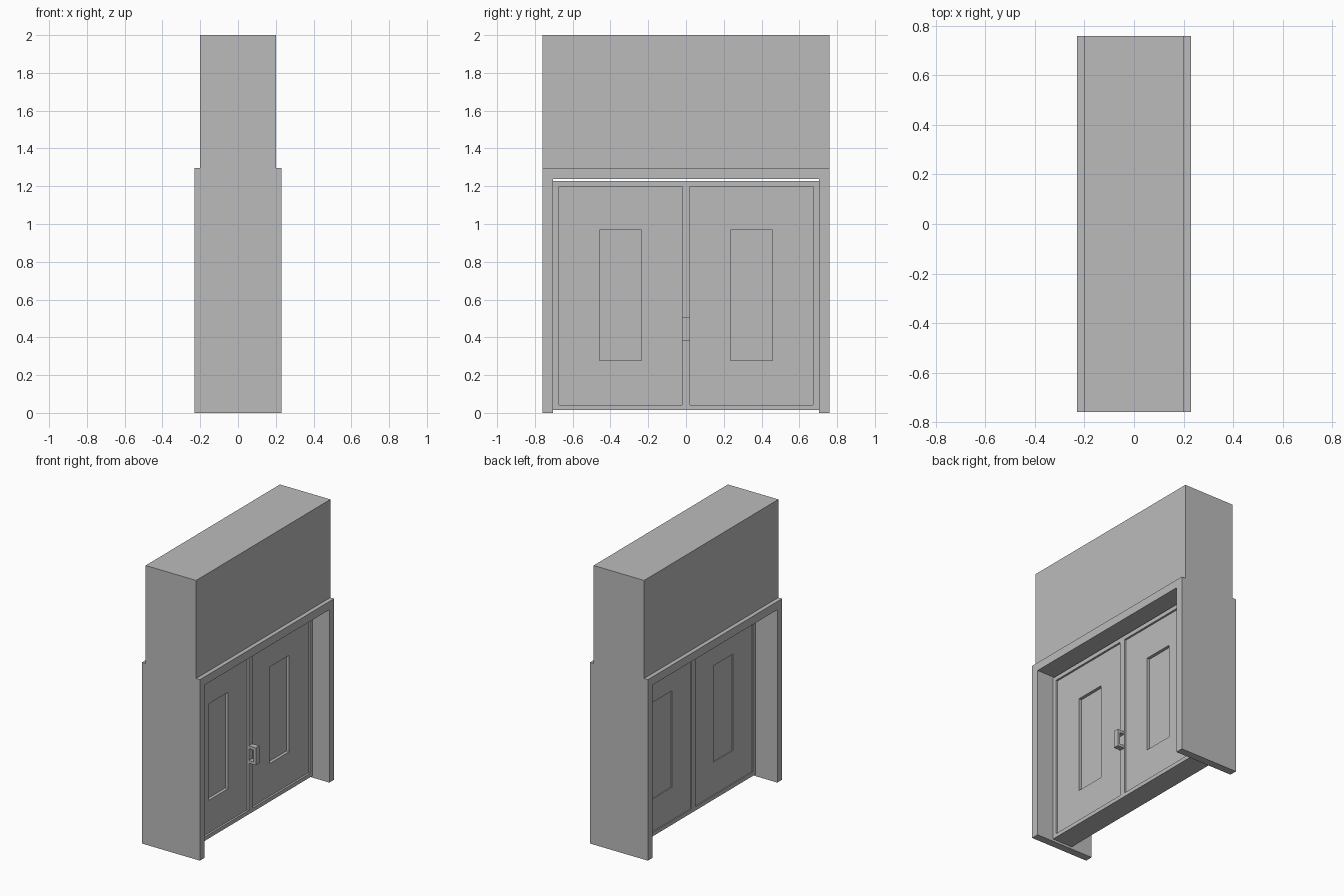
import bpy
import bmesh

if "Cube" in bpy.data.objects:
    bpy.data.objects.remove(bpy.data.objects["Cube"])

# Single flat colour
grey = bpy.data.materials.new("plain_grey")
grey.diffuse_color = (0.5, 0.5, 0.5, 1)
grey.use_nodes = True
grey.node_tree.nodes["Principled BSDF"].inputs["Base Color"].default_value = grey.diffuse_color


def finish(name, bm):
    bmesh.ops.recalc_face_normals(bm, faces=bm.faces)
    mesh = bpy.data.meshes.new(name)
    bm.to_mesh(mesh)
    bm.free()
    mesh.materials.append(grey)
    obj = bpy.data.objects.new(name, mesh)
    bpy.context.collection.objects.link(obj)
    return obj


def prism(name, outline, x0, x1):
    """Extrude a (y, z) outline from x0 to x1."""
    bm = bmesh.new()
    face = bm.faces.new([bm.verts.new((x0, y, z)) for y, z in outline])
    moved = bmesh.ops.extrude_face_region(bm, geom=[face])["geom"]
    verts = [v for v in moved if isinstance(v, bmesh.types.BMVert)]
    bmesh.ops.translate(bm, verts=verts, vec=(x1 - x0, 0, 0))
    return finish(name, bm)


def rect(y0, y1, z0, z1):
    return [(y0, z0), (y1, z0), (y1, z1), (y0, z1)]


def ring(name, outer, inner, x0, x1):
    """Rectangular frame with a rectangular hole running along x."""
    bm = bmesh.new()
    loops = [[bm.verts.new((x, y, z)) for y, z in rect(*r)]
             for r, x in ((outer, x0), (outer, x1), (inner, x1), (inner, x0))]
    for a in range(4):
        la, lb = loops[a], loops[(a + 1) % 4]
        for i in range(4):
            j = (i + 1) % 4
            bm.faces.new((la[i], la[j], lb[j], lb[i]))
    return finish(name, bm)


# Wall above the doorway and the thicker surround
prism("upper_wall", rect(-0.76, 0.76, 1.297, 2.0), -0.2, 0.2)
prism("door_surround",
      [(-0.76, 0), (-0.705, 0), (-0.705, 1.238), (0.705, 1.238),
       (0.705, 0), (0.76, 0), (0.76, 1.297), (-0.76, 1.297)], -0.23, 0.23)

# Recessed door frame with a centre post
BACK, FRONT = -0.06, 0.10
ring("door_frame", (-0.703, 0.703, 0.015, 1.228),
     (-0.673, 0.673, 0.043, 1.198), BACK, FRONT)
prism("centre_post", rect(-0.021, 0.021, 0.043, 1.198), BACK, FRONT)

# Door leaves with recessed window panes
for side, label in ((-1, "left"), (1, "right")):
    def span(a, b):
        return sorted((side * a, side * b))
    window = (*span(0.235, 0.457), 0.277, 0.968)
    ring(label + "_door_leaf", (*span(0.021, 0.673), 0.043, 1.198),
         window, BACK + 0.008, FRONT - 0.014)
    prism(label + "_window_pane", rect(*window), BACK + 0.014, FRONT - 0.036)

# Pull handle: a C-shaped (x, z) outline extruded along y
bm = bmesh.new()
outline = [(0.10, 0.38), (0.155, 0.38), (0.155, 0.505), (0.10, 0.505),
           (0.10, 0.485), (0.137, 0.485), (0.137, 0.40), (0.10, 0.40)]
face = bm.faces.new([bm.verts.new((x, -0.02, z)) for x, z in outline])
moved = bmesh.ops.extrude_face_region(bm, geom=[face])["geom"]
bmesh.ops.translate(bm, vec=(0, 0.04, 0),
                    verts=[v for v in moved if isinstance(v, bmesh.types.BMVert)])
finish("pull_handle", bm)
